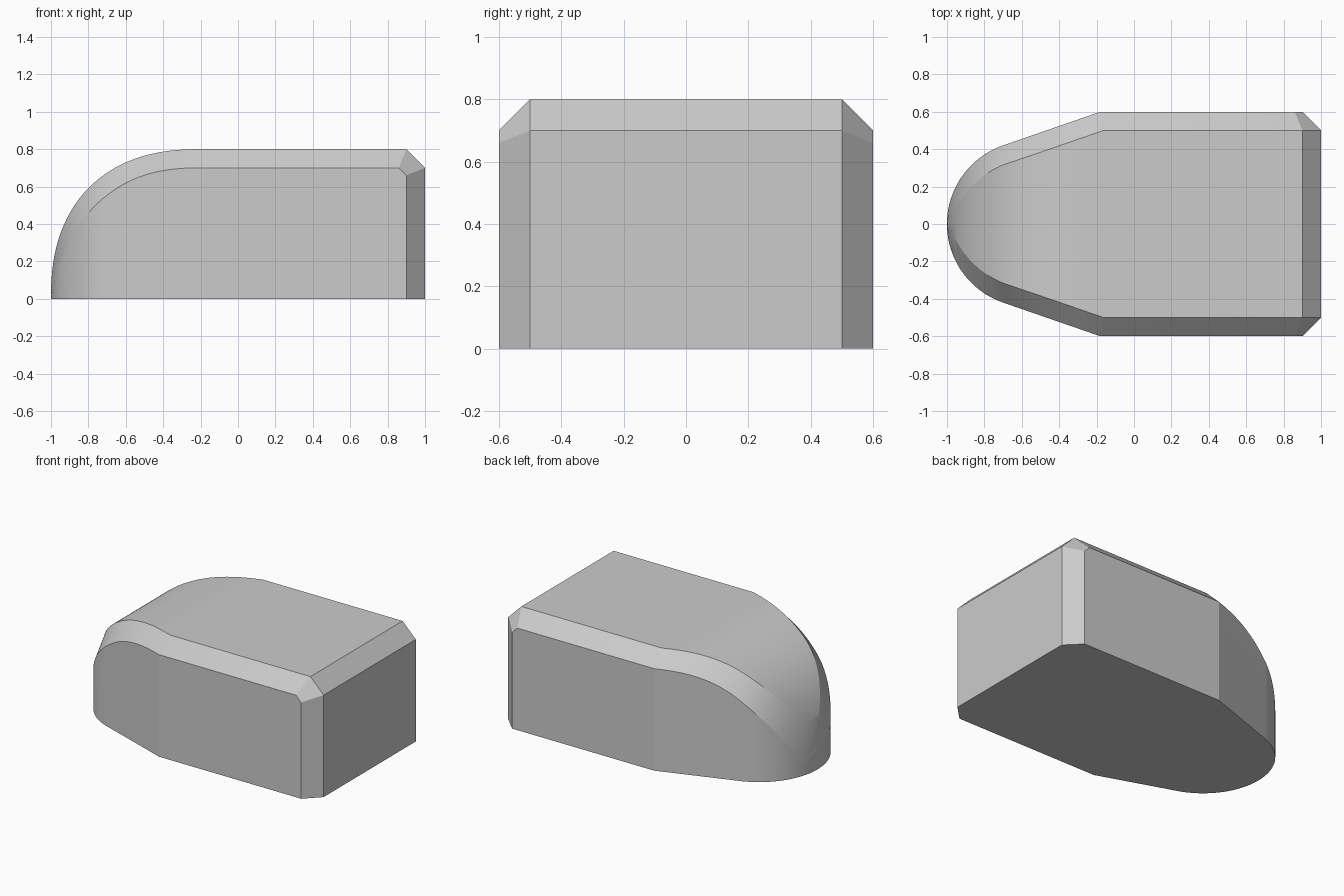
import bpy
import bmesh
from math import sin, cos, radians
from mathutils import Vector

cube = bpy.data.objects.get("Cube")
if cube:
    bpy.data.objects.remove(cube, do_unlink=True)

# Main dimensions
HEIGHT, HALF_WIDTH, CHAMFER = 0.8, 0.6, 0.1
NOSE_RADIUS, TAPER = 0.444, radians(19.1)
CENTRE_X = NOSE_RADIUS - 1
TANGENT_X = CENTRE_X - NOSE_RADIUS * sin(TAPER)
TANGENT_Y = NOSE_RADIUS * cos(TAPER)
TAPER_X, CURVE_X = -0.18, -0.2


def half_width(x):
    """Plan outline: round nose, straight taper, parallel sides."""
    if x < TANGENT_X:
        return max(0, NOSE_RADIUS**2 - (x - CENTRE_X)**2) ** 0.5
    blend = (x - TANGENT_X) / (TAPER_X - TANGENT_X)
    return min(HALF_WIDTH, TANGENT_Y + blend * (HALF_WIDTH - TANGENT_Y))


def roof(x):
    """Side profile: flat top that curves down to the nose."""
    u = max(0, min(1, (CURVE_X - x) / (1 + CURVE_X)))
    return HEIGHT * (1 - u**2.35) ** (1 / 2.35)


def edge_point(t):
    """Sharp roof edge: t 0-1 runs down the taper, 1-2 round the nose."""
    if t <= 1:
        x = CURVE_X + t * (TANGENT_X - CURVE_X)
    else:
        x = CENTRE_X - NOSE_RADIUS * cos((2 - t) * (radians(90) - TAPER))
    return Vector((x, half_width(x), roof(x)))


def slope(f, x, e=1e-4):
    return (f(x + e) - f(x - e)) / (2 * e)


points = [Vector((-1, 0, 0))]
STEPS = 28
for i in range(2 * STEPS):
    t = i / STEPS
    p = edge_point(t)
    tangent = (edge_point(t + 1e-3) - edge_point(max(0, t - 1e-3))).normalized()
    wall_n = Vector((-slope(half_width, p.x), 1, 0)).normalized()
    roof_n = Vector((-slope(roof, p.x), 0, 1)).normalized()
    down = wall_n.cross(tangent).normalized()
    down *= -CHAMFER if down.z > 0 else CHAMFER
    inward = roof_n.cross(tangent).normalized()
    inward *= -CHAMFER if inward.y > 0 else CHAMFER
    # Both chamfer borders, kept on the wall and on the roof
    ax, bx = p.x + down.x, p.x + inward.x
    points += [Vector((ax, half_width(ax), max(0, min(roof(ax), p.z + down.z)))),
               Vector((bx, min(half_width(bx), max(0, p.y + inward.y)), roof(bx))),
               Vector((p.x, p.y, 0)), Vector((p.x, 0, p.z))]

# Bend in the side wall and the chamfered square end
inner, top = HALF_WIDTH - CHAMFER, HEIGHT - CHAMFER
points += [Vector(v) for v in (
    (TAPER_X, HALF_WIDTH, 0), (TAPER_X, HALF_WIDTH, top), (-0.163, inner, HEIGHT),
    (0.9, inner, HEIGHT), (1, inner, top), (1, inner, 0),
    (0.9, HALF_WIDTH, 0), (0.9, HALF_WIDTH, 0.66), (0.86, HALF_WIDTH, top))]

# Convex shell over the mirrored points
bm = bmesh.new()
for p in points:
    for side in (1, -1):
        bm.verts.new((p.x, side * p.y, p.z))
bmesh.ops.remove_doubles(bm, verts=bm.verts, dist=0.001)
hull = bmesh.ops.convex_hull(bm, input=bm.verts)
loose = {g for g in hull["geom_interior"] + hull["geom_unused"]
         if isinstance(g, bmesh.types.BMVert)}
bmesh.ops.delete(bm, geom=list(loose), context='VERTS')
bmesh.ops.dissolve_limit(bm, angle_limit=radians(0.4), verts=bm.verts, edges=bm.edges)
bmesh.ops.recalc_face_normals(bm, faces=bm.faces)
mesh = bpy.data.meshes.new("rounded_block")
bm.to_mesh(mesh)
bm.free()

body = bpy.data.objects.new("rounded_block", mesh)
bpy.context.collection.objects.link(body)

grey = bpy.data.materials.new("light_grey")
grey.use_nodes = True
colour = (0.6, 0.6, 0.6, 1)
grey.diffuse_color = colour
grey.node_tree.nodes["Principled BSDF"].inputs["Base Color"].default_value = colour
mesh.materials.append(grey)

bpy.ops.object.select_all(action='DESELECT')
body.select_set(True)
bpy.context.view_layer.objects.active = body
bpy.ops.object.shade_smooth_by_angle(angle=radians(15))
